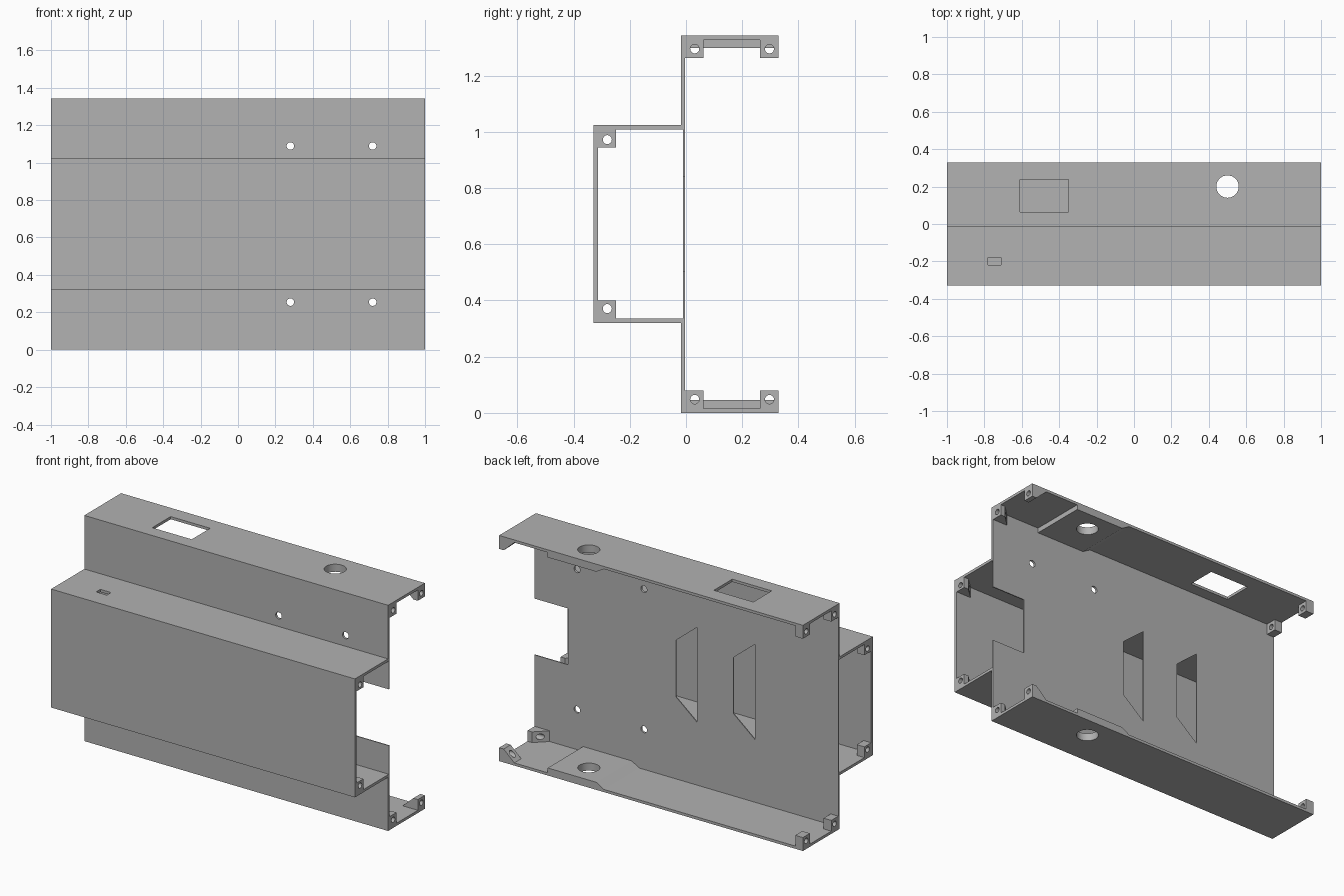
import bpy, bmesh, math
from mathutils import Vector

cube = bpy.data.objects.get("Cube")
if cube:
    bpy.data.objects.remove(cube, do_unlink=True)

H, MID = 1.343, 0.6715          # height and mirror plane
T = 0.016                       # wall thickness
FRONT, BACK = -0.329, 0.329     # depth limits
WALL0, WALL1 = -0.017, -0.004   # main wall
BOX_TOP = 1.024
BLOCK = 0.08                    # screw block size

grey = bpy.data.materials.new("grey plastic")
grey.use_nodes = True
colour = (0.445, 0.445, 0.445, 1)
grey.diffuse_color = colour
grey.node_tree.nodes["Principled BSDF"].inputs["Base Color"].default_value = colour


def prism(name, axis, pts, lo, hi, flip=False):
    """Extrude a 2D outline along an axis; flip mirrors it top to bottom."""
    def place(p, d):
        v = {"x": (d, p[0], p[1]), "y": (p[0], d, p[1]), "z": (p[0], p[1], d)}[axis]
        return Vector((v[0], v[1], 2 * MID - v[2] if flip else v[2]))
    bm = bmesh.new()
    a = [bm.verts.new(place(p, lo)) for p in pts]
    b = [bm.verts.new(place(p, hi)) for p in pts]
    n = len(pts)
    bm.faces.new(a)
    bm.faces.new(b[::-1])
    for i in range(n):
        bm.faces.new((a[i], b[i], b[(i + 1) % n], a[(i + 1) % n]))
    bmesh.ops.recalc_face_normals(bm, faces=bm.faces)
    mesh = bpy.data.meshes.new(name)
    bm.to_mesh(mesh)
    bm.free()
    mesh.materials.append(grey)
    ob = bpy.data.objects.new(name, mesh)
    bpy.context.collection.objects.link(ob)
    return ob


def rect(a0, a1, b0, b1):
    return [(a0, b0), (a1, b0), (a1, b1), (a0, b1)]


def circle(a, b, r, n=32):
    return [(a + r * math.cos(math.tau * i / n), b + r * math.sin(math.tau * i / n))
            for i in range(n)]


def cut(ob, *cutters):
    """Subtract the cutters, bake the result and drop the cutters."""
    for c in cutters:
        c.hide_render = True
        mod = ob.modifiers.new("cut", "BOOLEAN")
        mod.operation, mod.solver, mod.object = "DIFFERENCE", "EXACT", c
    bpy.context.view_layer.update()
    dg = bpy.context.evaluated_depsgraph_get()
    mesh = bpy.data.meshes.new_from_object(ob.evaluated_get(dg))
    ob.modifiers.clear()
    ob.data = mesh
    for c in cutters:
        bpy.data.objects.remove(c, do_unlink=True)
    bpy.ops.object.select_all(action="DESELECT")
    ob.select_set(True)
    bpy.context.view_layer.objects.active = ob
    bpy.ops.object.shade_smooth_by_angle(angle=math.radians(30))


def screw_block(name, axis, pts, lo, hi, y, z, flip):
    """A corner block with a screw hole running lengthwise."""
    ob = prism(name, axis, pts, lo, hi, flip)
    cut(ob, prism("cutter", "x", circle(y, z, 0.016, 24), -1.1, 1.1, flip))


# Front box: open C-shaped shell, with a small slot in its top
low = 2 * MID - BOX_TOP
shell = [(WALL0, BOX_TOP), (FRONT, BOX_TOP), (FRONT, low), (WALL0, low),
         (WALL0, low + T), (FRONT + T, low + T),
         (FRONT + T, BOX_TOP - T), (WALL0, BOX_TOP - T)]
front_box = prism("front_box", "x", shell, -1, 1)
cut(front_box, prism("cutter", "z", rect(-0.78, -0.71, -0.22, -0.18), 0.9, 1.1))

# Thin centre wall: end notch in its outline, two slanted openings
zi0, zi1 = low + T, BOX_TOP - T
n0, n1 = 0.505, 0.84
outline = [(-1, zi0), (1, zi0), (1, n0), (0.78, n0), (0.78, n1), (1, n1), (1, zi1), (-1, zi1)]
centre_wall = prism("centre_wall", "y", outline, -0.01, WALL1)
cut(centre_wall, *[prism("cutter", "y",
                         [(x + 0.07, n0), (x + 0.07, n1), (x - 0.07, 0.955), (x - 0.07, 0.39)],
                         -0.1, 0.1) for x in (0, -0.38)])

for side, flip in (("upper", False), ("lower", True)):
    # Wall strip and flange as one L-shaped section
    section = [(WALL0, zi1), (WALL1, zi1), (WALL1, H - T), (BACK, H - T), (BACK, H), (WALL0, H)]
    flange = prism(side + "_flange", "x", section, -1, 1, flip)
    cutters = [prism("cutter", "y", circle(x, 1.089, 0.02, 24), -0.1, 0.1, flip)
               for x in (0.28, 0.72)]
    cutters.append(prism("cutter", "z", circle(0.5, 0.2, 0.06), 1.2, 1.5, flip))
    if not flip:
        cutters.append(prism("cutter", "z", rect(-0.61, -0.35, 0.065, 0.238), 1.2, 1.5))
    cut(flange, *cutters)

    # Thickened pad around the round hole
    pad_z = H - 0.045
    pad = prism(side + "_pad", "y",
                [(0.68, H - T), (0.68, pad_z), (0.36, pad_z), (0.31, H - T)],
                WALL1, BACK, flip)
    cut(pad, prism("cutter", "z", circle(0.5, 0.2, 0.06), 1.2, 1.5, flip))

    # Screw blocks: plain at the left end, tapering into the walls at the right end
    zb = H - BLOCK
    hole_z = H - 0.048
    y_in, y_out = 0.062, 0.263
    screw_block(side + "_inner_block", "x", rect(WALL1, y_in, zb, H - T),
                -1, -0.95, 0.031, hole_z, flip)
    screw_block(side + "_outer_block", "x", rect(y_out, BACK, zb, H - T),
                -1, -0.95, 0.297, hole_z, flip)
    screw_block(side + "_inner_wedge", "z",
                [(1, WALL1), (1, y_in), (0.97, y_in), (0.9, WALL1)],
                zb, H - T, 0.031, hole_z, flip)
    screw_block(side + "_outer_wedge", "y",
                [(1, H - T), (1, zb), (0.97, zb), (0.9, H - T)],
                y_out, BACK, 0.297, hole_z, flip)

    # Screw blocks inside the front box
    y0, y1 = FRONT + T, FRONT + BLOCK
    zb, zt = BOX_TOP - BLOCK, BOX_TOP - T
    screw_block(side + "_box_block", "x", rect(y0, y1, zb, zt),
                -1, -0.95, -0.28, 0.972, flip)
    screw_block(side + "_box_wedge", "z",
                [(1, y0), (1, y1), (0.97, y1), (0.9, y0)],
                zb, zt, -0.28, 0.972, flip)
